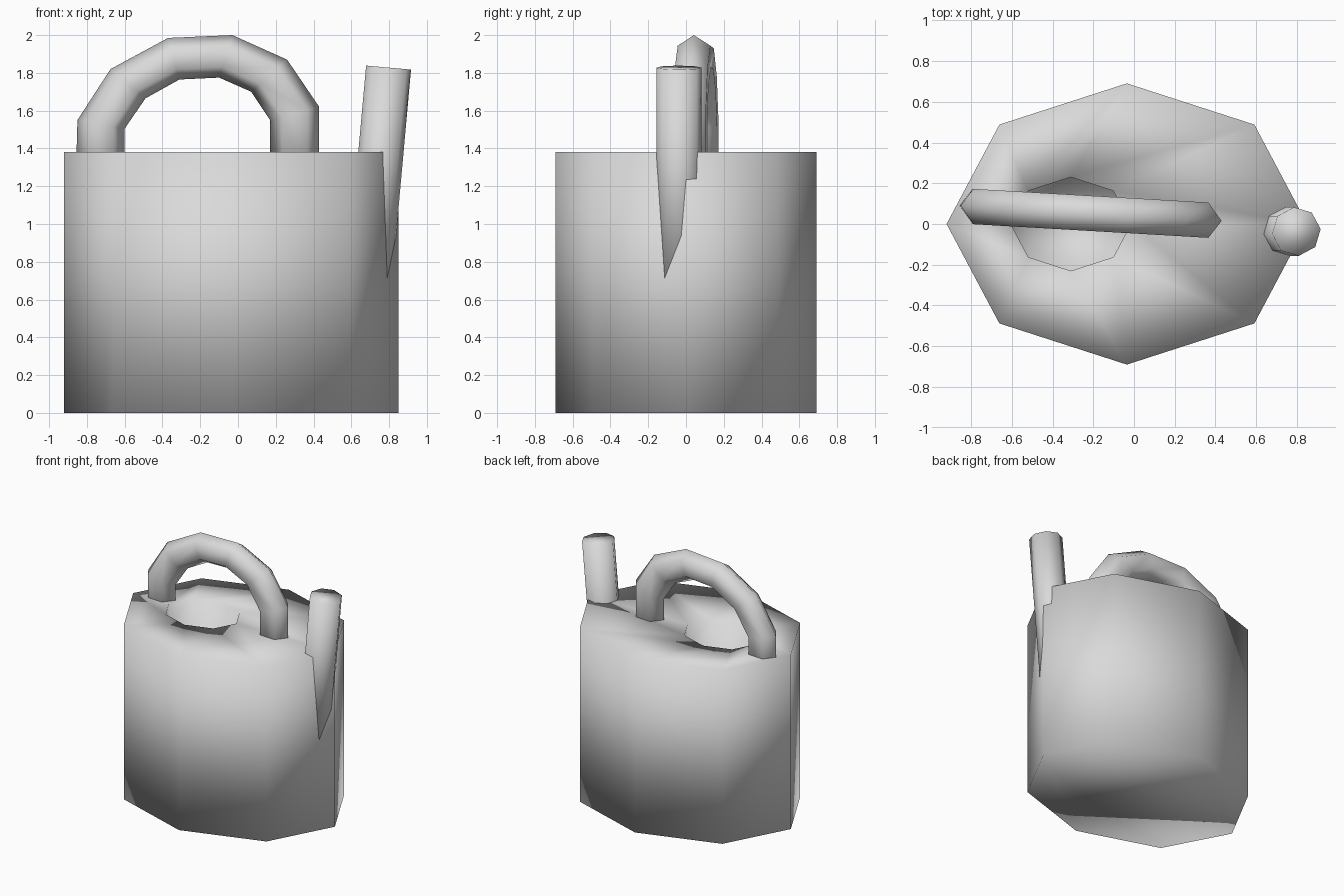
import bpy, bmesh
from math import sin, cos, pi, atan
from mathutils import Vector, Matrix

cube = bpy.data.objects.get("Cube")
if cube:
    bpy.data.objects.remove(cube, do_unlink=True)

grey = bpy.data.materials.new("light_grey")
grey.use_nodes = True
colour = (0.7, 0.7, 0.7, 1)
grey.diffuse_color = colour
grey.node_tree.nodes["Principled BSDF"].inputs["Base Color"].default_value = colour


def skin(name, rings):
    """Join rings of points with quads, close both ends, shade smooth."""
    bm = bmesh.new()
    loops = [[bm.verts.new(p) for p in ring] for ring in rings]
    n = len(loops[0])
    for a, b in zip(loops, loops[1:]):
        for i in range(n):
            j = (i + 1) % n
            bm.faces.new((a[i], a[j], b[j], b[i]))
    bm.faces.new(loops[0][::-1])
    bm.faces.new(loops[-1])
    bmesh.ops.recalc_face_normals(bm, faces=bm.faces)
    for f in bm.faces:
        f.smooth = True
    mesh = bpy.data.meshes.new(name)
    bm.to_mesh(mesh)
    bm.free()
    mesh.materials.append(grey)
    obj = bpy.data.objects.new(name, mesh)
    bpy.context.collection.objects.link(obj)
    return obj


def octagon(x, z, rx, ry, turn=0):
    angles = [turn + i * pi / 4 for i in range(8)]
    return [Vector((x + rx * cos(a), ry * sin(a), z)) for a in angles]


# Oval eight-sided body with a filling well sunk into its top
RX, RY, TOP = 0.885, 0.69, 1.38
skin("body", [
    octagon(-0.035, 0, RX, RY),
    octagon(-0.035, TOP, RX, RY),
    octagon(-0.31, TOP, RX / 3, RY / 3),
    octagon(-0.31, TOP - 0.19, RX / 3, RY / 3),
])

# Leaning spout, its lower end buried in the body
spout = skin("spout", [octagon(0, z, 0.12, 0.12, 0.1) for z in (-1.2, 0)])
spout.matrix_world = (Matrix.Translation((0.797, -0.037, 1.828))
                      @ Matrix.Rotation(atan(0.09), 4, "Y"))

# Arched handle: outer and inner edge (x, z) at each bend, six-sided section
bends = [
    ((-0.86, 1.2), (-0.60, 1.2)),
    ((-0.85, 1.55), (-0.60, 1.505)),
    ((-0.675, 1.82), (-0.49, 1.665)),
    ((-0.37, 1.985), (-0.31, 1.765)),
    ((-0.03, 2.0), (-0.10, 1.775)),
    ((0.26, 1.87), (0.07, 1.70)),
    ((0.43, 1.62), (0.17, 1.55)),
    ((0.43, 1.2), (0.17, 1.2)),
]
rings = []
for outer, inner in bends:
    o, i = Vector(outer), Vector(inner)
    mid, half = (o + i) / 2, (o - i) / 2
    ring = []
    for k in range(6):
        a = k * pi / 3
        p = mid + half * cos(a)
        # the arch is turned slightly away from the x axis
        ring.append((p.x, 0.04 - 0.058 * p.x + 0.1 * sin(a), p.y))
    rings.append(ring)
skin("handle", rings)
